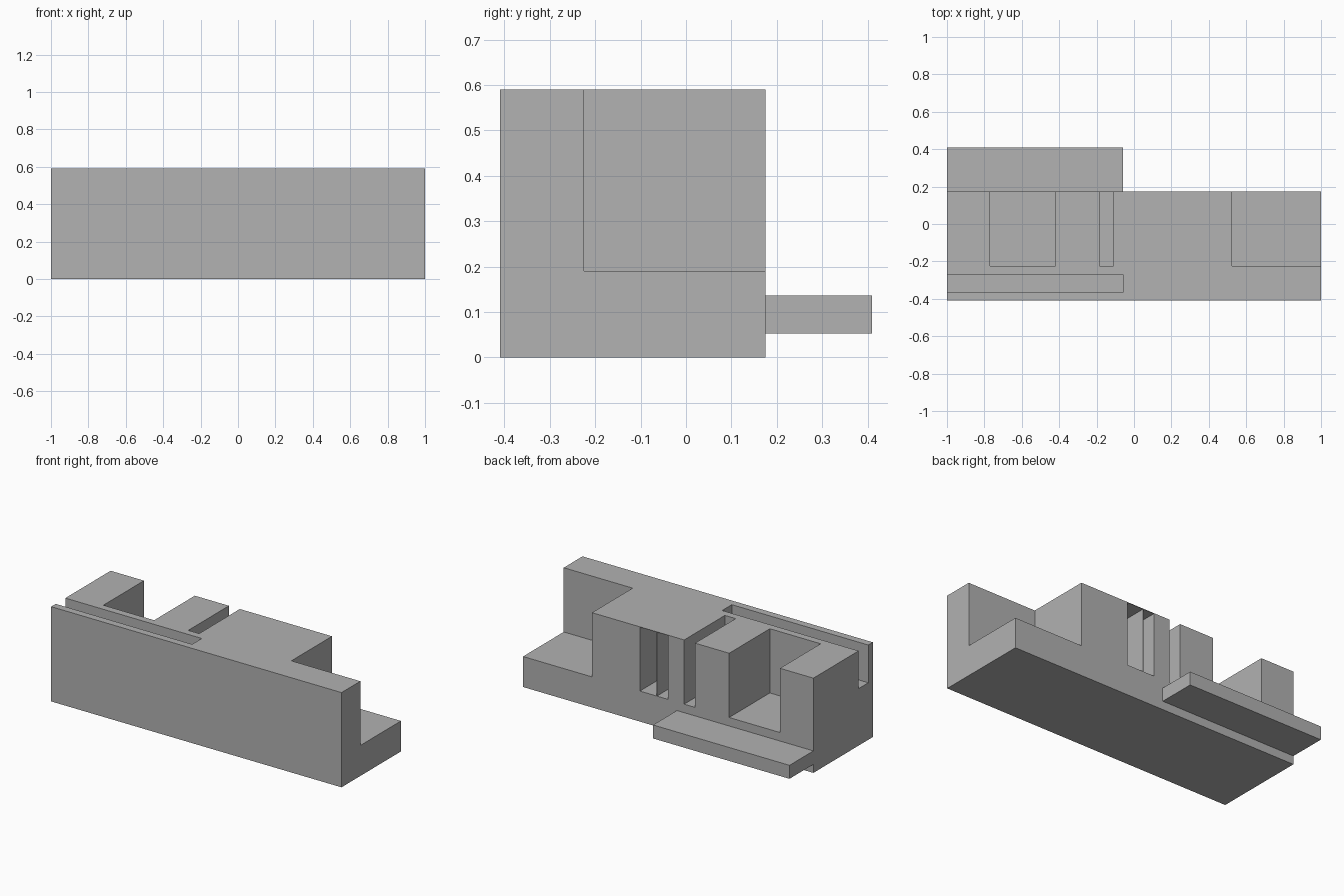
import bpy
from mathutils import Vector

if "Cube" in bpy.data.objects:
    bpy.data.objects.remove(bpy.data.objects["Cube"], do_unlink=True)

grey = bpy.data.materials.new("plain grey")
grey.use_nodes = True
colour = (0.445, 0.445, 0.445, 1)
grey.diffuse_color = colour
grey.node_tree.nodes["Principled BSDF"].inputs["Base Color"].default_value = colour


def box(name, x, y, z):
    """Box spanning the given (low, high) ranges."""
    lo, hi = (Vector(c) for c in zip(x, y, z))
    bpy.ops.mesh.primitive_cube_add(size=1)
    ob = bpy.context.object
    ob.name = ob.data.name = name
    for v in ob.data.vertices:
        v.co = (lo + hi) / 2 + v.co * (hi - lo)
    ob.data.materials.append(grey)
    return ob


FRONT, BACK, TOP = -0.41, 0.175, 0.59
OVER = 0.1                          # cutter overshoot past open sides
FLOOR = 0.19                        # floor of the rear recesses
depth = (-0.225, BACK + OVER)       # recesses run out through the back
open_top = (FLOOR, TOP + OVER)
closed_top = (FLOOR, TOP - 0.003)   # pockets keep a thin lid

body = box("main_block", (-1, 1), (FRONT, BACK), (0, TOP))

# Recesses cut from the block
cutters = [
    box("end_step_cutter", (0.525, 1 + OVER), depth, open_top),
    box("wide_slot_cutter", (-0.77, -0.42), depth, open_top),
    box("narrow_slot_cutter", (-0.185, -0.11), depth, open_top),
    box("pocket_cutter_a", (0.003, 0.078), depth, closed_top),
    box("pocket_cutter_b", (0.081, 0.195), depth, closed_top),
    box("long_groove_cutter", (-1 - OVER, -0.06), (-0.365, -0.27), (0.355, TOP + OVER)),
]
bpy.context.view_layer.objects.active = body
for cutter in cutters:
    cutter.hide_render = True
    mod = body.modifiers.new(cutter.name, "BOOLEAN")
    mod.operation, mod.solver, mod.object = "DIFFERENCE", "EXACT", cutter
    bpy.ops.object.modifier_apply(modifier=mod.name)
    bpy.data.objects.remove(cutter, do_unlink=True)

# Flat ledge projecting from the back
box("rear_ledge", (-1, -0.06), (BACK, 0.41), (0.053, 0.137))
